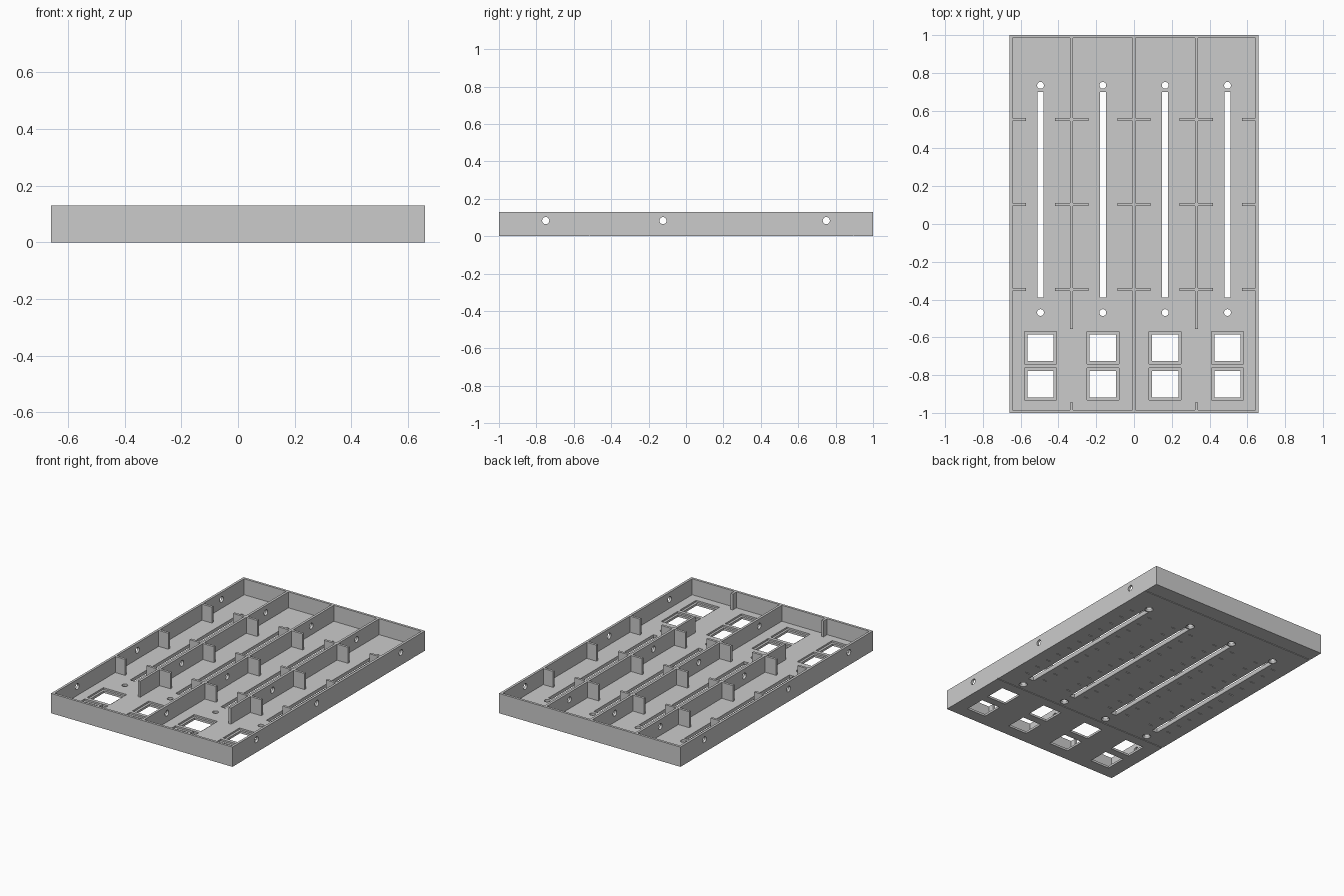
import bpy, bmesh
from mathutils import Matrix

if "Cube" in bpy.data.objects:
    bpy.data.objects.remove(bpy.data.objects["Cube"])

W, L, H = 0.66, 1.0, 0.13          # half width, half length, height
FLOOR, WALL = 0.025, 0.016
LANES = [-0.495, -0.165, 0.165, 0.495]
RIB_ROWS = [-0.347, 0.103, 0.554]
SIDE_HOLES = [-0.75, -0.123, 0.75]
SCREWS = [-0.469, 0.734]
BUTTONS = [-0.655, -0.848]

grey = bpy.data.materials.new("plain_grey")
grey.diffuse_color = (0.6, 0.6, 0.6, 1)
grey.use_nodes = True
grey.node_tree.nodes["Principled BSDF"].inputs["Base Color"].default_value = (0.6, 0.6, 0.6, 1)


def box(bm, x0, x1, y0, y1, z0, z1, flare=0):
    """Box whose bottom can be flared outwards."""
    verts = bmesh.ops.create_cube(bm, size=1)["verts"]
    for v in verts:
        grow = flare if v.co.z < 0 else 0
        v.co.x = x0 - grow if v.co.x < 0 else x1 + grow
        v.co.y = y0 - grow if v.co.y < 0 else y1 + grow
        v.co.z = z0 if v.co.z < 0 else z1


def square(bm, x, y, half, z0, z1):
    box(bm, x - half, x + half, y - half, y + half, z0, z1)


def post(bm, x, y, z0, z1, r0, r1):
    bmesh.ops.create_cone(bm, cap_ends=True, segments=24, radius1=r0, radius2=r1,
                          depth=z1 - z0, matrix=Matrix.Translation((x, y, (z0 + z1) / 2)))


def finish(name, bm):
    bmesh.ops.recalc_face_normals(bm, faces=bm.faces)
    mesh = bpy.data.meshes.new(name)
    bm.to_mesh(mesh)
    bm.free()
    mesh.materials.append(grey)
    ob = bpy.data.objects.new(name, mesh)
    bpy.context.collection.objects.link(ob)
    return ob


def cut(ob, bm):
    """Subtract a temporary cutter and bake the result."""
    cutter = finish("hole_tool", bm)
    cutter.hide_render = True
    mod = ob.modifiers.new("cut", "BOOLEAN")
    mod.operation, mod.solver, mod.object = "DIFFERENCE", "EXACT", cutter
    mod.use_self = True
    bpy.context.view_layer.update()
    deps = bpy.context.evaluated_depsgraph_get()
    baked = bpy.data.meshes.new_from_object(ob.evaluated_get(deps))
    ob.modifiers.clear()
    ob.data = baked
    bpy.data.objects.remove(cutter)


def side_holes(ob):
    bm = bmesh.new()
    for y in SIDE_HOLES:
        m = Matrix.Translation((0, y, 0.083)) @ Matrix.Rotation(1.5707963, 4, "Y")
        bmesh.ops.create_cone(bm, cap_ends=True, segments=24, radius1=0.019,
                              radius2=0.019, depth=2, matrix=m)
    cut(ob, bm)


# Wall ring around the tray
bm = bmesh.new()
box(bm, -W, W, -L, L, FLOOR, H)
walls = finish("outer_walls", bm)
bm = bmesh.new()
box(bm, WALL - W, W - WALL, WALL - L, L - WALL, -1, 1)
cut(walls, bm)
side_holes(walls)

# Floor with slider slots, screw holes and button openings
bm = bmesh.new()
box(bm, -W, W, -L, L, 0, FLOOR)
floor = finish("floor_panel", bm)
bm = bmesh.new()
for x in LANES:
    box(bm, x - 0.016, x + 0.016, -0.39, 0.70, -0.1, 0.06)
    for y in SCREWS:
        post(bm, x, y, -0.1, 0.06, 0.018, 0.018)
    for y in BUTTONS:
        square(bm, x, y, 0.07, -0.1, 0.06)
cut(floor, bm)

# Button recesses inside
bm = bmesh.new()
for x in LANES:
    for y in BUTTONS:
        square(bm, x, y, 0.085, 0.014, 0.06)
cut(floor, bm)

# Countersinks and slot bevels underneath
bm = bmesh.new()
for x in LANES:
    for y in SCREWS:
        post(bm, x, y, -0.002, 0.012, 0.027, 0.0175)
    box(bm, x - 0.0155, x + 0.0155, -0.3895, 0.6995, -0.002, 0.01, flare=0.005)
cut(floor, bm)

# Scale ticks and cross grooves underneath
bm = bmesh.new()
for x in LANES:
    for i in range(11):
        y = -0.345 + i * 0.1
        for cx in (x - 0.07, x + 0.07):
            box(bm, cx - 0.015, cx + 0.015, y - 0.003, y + 0.003, -0.01, 0.004)
for y in (-0.515, 0.895):
    box(bm, -1, 1, y - 0.003, y + 0.003, -0.01, 0.004)
cut(floor, bm)

# Long dividers, with cable holes
T = WALL / 2
for name, x, y0 in (("left_divider", 0.33, -0.556), ("middle_divider", 0, WALL - L),
                    ("right_divider", -0.33, -0.556)):
    bm = bmesh.new()
    box(bm, x - T, x + T, y0, L - WALL, FLOOR, H)
    side_holes(finish(name, bm))

# Short stubs on the front wall
bm = bmesh.new()
for x in (-0.33, 0.33):
    box(bm, x - T, x + T, WALL - L, -0.946, FLOOR, H)
finish("front_stubs", bm)

# Cross ribs on both sides of each divider and on the side walls
bm = bmesh.new()
for y in RIB_ROWS:
    for x in (-0.33, 0, 0.33):
        box(bm, x - 0.088, x - T, y - T, y + T, FLOOR, H)
        box(bm, x + T, x + 0.088, y - T, y + T, FLOOR, H)
    box(bm, WALL - W, -0.573, y - T, y + T, FLOOR, H)
    box(bm, 0.573, W - WALL, y - T, y + T, FLOOR, H)
finish("cross_ribs", bm)
